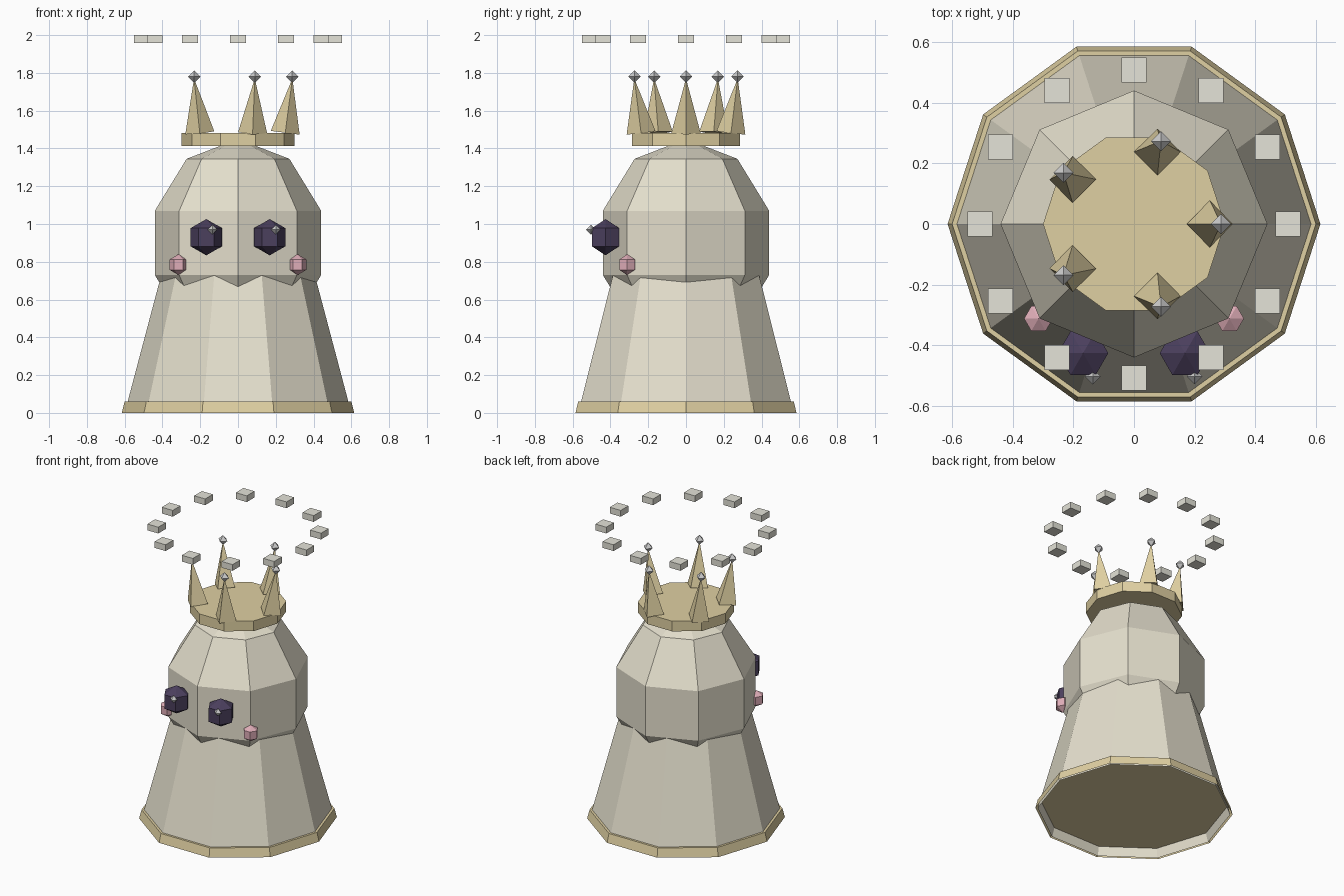
import bpy
from math import sin, cos, pi, radians
from mathutils import Matrix, Vector

if "Cube" in bpy.data.objects:
    bpy.data.objects.remove(bpy.data.objects["Cube"])


def material(name, rgb):
    m = bpy.data.materials.new(name)
    m.diffuse_color = (*rgb, 1)
    m.use_nodes = True
    m.node_tree.nodes["Principled BSDF"].inputs["Base Color"].default_value = m.diffuse_color
    return m


CLOTH = material("cloth", (0.78, 0.74, 0.61))
GOLD = material("gold", (0.74, 0.63, 0.36))
DARK = material("dark_violet", (0.07, 0.05, 0.11))
PINK = material("pink", (0.74, 0.42, 0.48))
PALE = material("pale", (0.78, 0.77, 0.69))


def add_mesh(name, verts, faces, mat=None, matrix=Matrix()):
    me = bpy.data.meshes.new(name)
    me.from_pydata(verts, [], faces)
    if mat:
        me.materials.append(mat)
    ob = bpy.data.objects.new(name, me)
    ob.matrix_world = matrix
    bpy.context.collection.objects.link(ob)
    return ob


def lathe(name, profile, sides, mat=None, matrix=Matrix(), bottom=False, top=False):
    """Faceted turning of (radius, z) points, listed bottom to top; first corner on +x."""
    verts, rings, faces = [], [], []
    for r, z in profile:
        n = sides if r > 0 else 1
        rings.append([len(verts) + i for i in range(n)])
        verts += [(r * cos(2 * pi * i / sides), r * sin(2 * pi * i / sides), z) for i in range(n)]
    for a, b in zip(rings, rings[1:]):
        for i in range(sides):
            j = (i + 1) % sides
            quad = [a[i % len(a)], a[j % len(a)], b[j % len(b)], b[i % len(b)]]
            faces.append(list(dict.fromkeys(quad)))
    if bottom:
        faces.append(rings[0][::-1])
    if top:
        faces.append(rings[-1])
    return add_mesh(name, verts, faces, mat, matrix)


def ball(name, loc, radius, height, sides, rows, mat=None):
    """Low-poly globe with exact poles."""
    prof = [(radius * sin(pi * k / rows) if 0 < k < rows else 0, -height * cos(pi * k / rows))
            for k in range(rows + 1)]
    return lathe(name, prof, sides, mat, Matrix.Translation(loc))


# robe and hem (open underneath)
lathe("robe", [(0.6, 0), (0.388, 0.8)], 10, CLOTH)
lathe("hem", [(0.615, 0), (0.6, 0.06)], 10, GOLD, top=True)

# head
ball("head", (0, 0, 0.9), 0.463, 0.55, 8, 5, CLOTH)

# face
for side, s in (("left", -1), ("right", 1)):
    ball(f"eye_{side}", (s * 0.168, -0.426, 0.93), 0.096, 0.096, 6, 3, DARK)
    ball(f"eye_glint_{side}", (s * 0.168 + 0.032, -0.503, 0.97), 0.026, 0.026, 4, 2)
    ball(f"cheek_{side}", (s * 0.315, -0.312, 0.785), 0.055, 0.055, 6, 3, PINK)

# crown with outward-leaning spikes and tip gems
lathe("crown_band", [(0.3, 1.413), (0.3, 1.483)], 10, GOLD, bottom=True, top=True)
for k in range(5):
    a = radians(72 * k)
    out = Vector((cos(a), sin(a), 0))
    lean = Matrix.Rotation(radians(7.5), 4, Vector((-sin(a), cos(a), 0)))
    place = Matrix.Translation(out * 0.25 + Vector((0, 0, 1.483))) @ lean
    lathe(f"crown_spike_{k}", [(0.077, 0), (0, 0.29)], 4, GOLD, place, bottom=True)
    ball(f"crown_gem_{k}", out * 0.287 + Vector((0, 0, 1.78)), 0.033, 0.033, 4, 2)

# floating halo of blocks
for k in range(12):
    a = radians(30 * k)
    size = Matrix.Diagonal((0.0415, 0.0415, 0.0215, 1))
    cube = [(x, y, z) for z in (-1, 1) for x, y in ((-1, -1), (1, -1), (1, 1), (-1, 1))]
    sides = [(i, (i + 1) % 4, (i + 1) % 4 + 4, i + 4) for i in range(4)]
    add_mesh(f"halo_block_{k}", cube, sides + [(3, 2, 1, 0), (4, 5, 6, 7)], PALE,
             Matrix.Translation((0.508 * cos(a), 0.508 * sin(a), 1.9785)) @ size)
